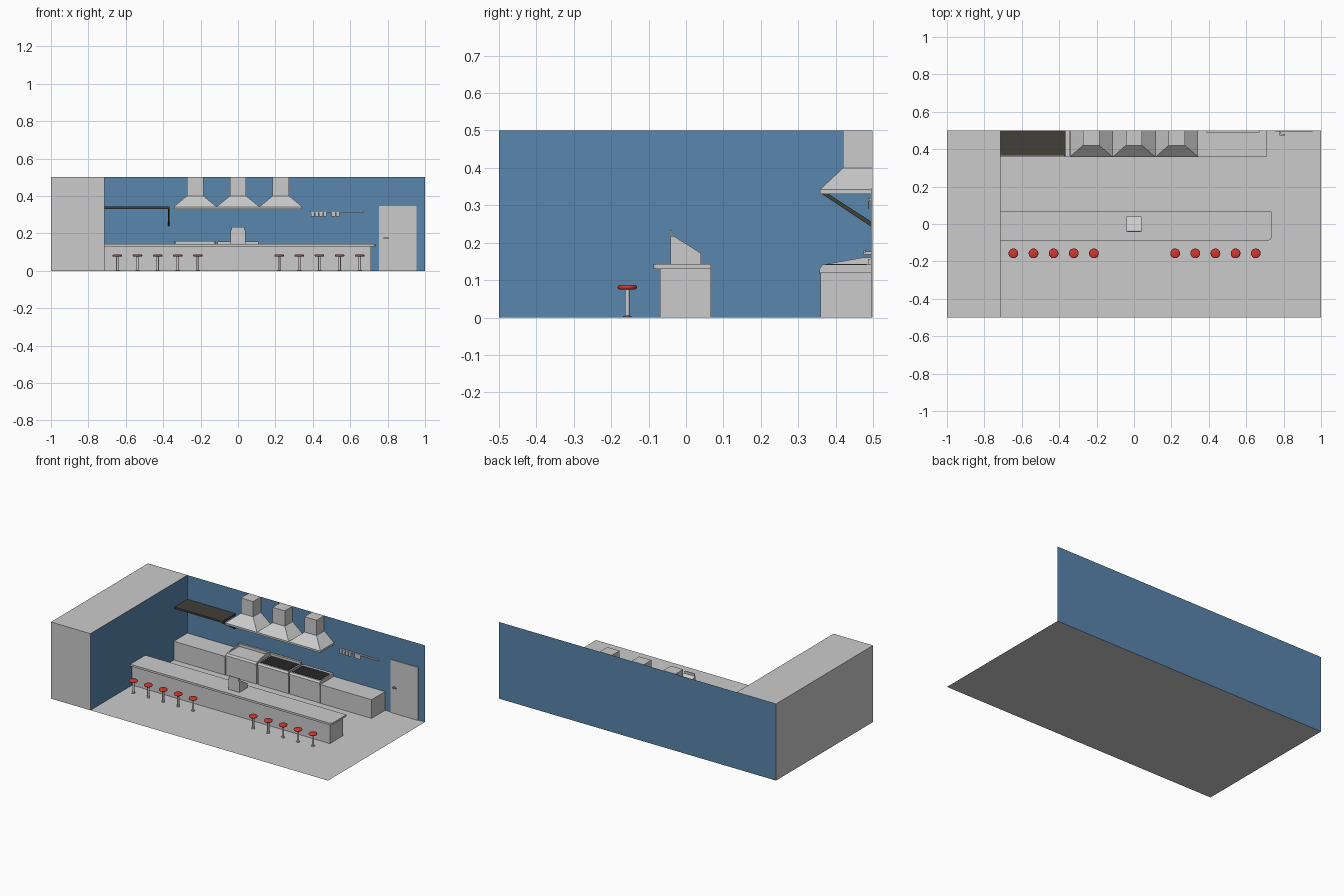
import bpy, bmesh, math
from mathutils import Vector

if "Cube" in bpy.data.objects:
    bpy.data.objects.remove(bpy.data.objects["Cube"])

def material(name, color):
    m = bpy.data.materials.new(name)
    m.diffuse_color = (*color, 1)
    m.use_nodes = True
    m.node_tree.nodes["Principled BSDF"].inputs["Base Color"].default_value = m.diffuse_color
    return m

BLUE = material("blue_paint", (0.10, 0.24, 0.42))
RED = material("red_vinyl", (0.62, 0.04, 0.03))
DARK = material("dark_metal", (0.02, 0.02, 0.02))
BROWN = material("dark_wood", (0.055, 0.05, 0.04))

def mesh(name, verts, faces, mat=None):
    me = bpy.data.meshes.new(name)
    me.from_pydata(verts, [], faces)
    bm = bmesh.new()
    bm.from_mesh(me)
    if len(faces) > 1:
        bmesh.ops.recalc_face_normals(bm, faces=bm.faces)
    bm.to_mesh(me)
    bm.free()
    ob = bpy.data.objects.new(name, me)
    bpy.context.collection.objects.link(ob)
    if mat:
        me.materials.append(mat)
    return ob

def prism(name, profile, a, b, place, mat=None):
    """Extrude a 2D profile from a to b; place(u, v, w) gives the 3D point."""
    n = len(profile)
    verts = [place(u, v, w) for w in (a, b) for u, v in profile]
    faces = [list(range(n)), list(range(n, 2 * n))]
    faces += [[i, (i + 1) % n, n + (i + 1) % n, n + i] for i in range(n)]
    return mesh(name, verts, faces, mat)

def along_x(u, v, w):
    return (w, u, v)

def along_z(u, v, w):
    return (u, v, w)

def box(name, x0, x1, y0, y1, z0, z1, mat=None):
    return prism(name, [(x0, y0), (x1, y0), (x1, y1), (x0, y1)], z0, z1, along_z, mat)

def lathe(name, profile, x, y, n, mat=None):
    """Revolve (radius, z) points about a vertical axis."""
    verts = [(x + r * math.cos(2 * math.pi * i / n), y + r * math.sin(2 * math.pi * i / n), z)
             for r, z in profile for i in range(n)]
    faces = [[j * n + i, j * n + (i + 1) % n, (j + 1) * n + (i + 1) % n, (j + 1) * n + i]
             for j in range(len(profile) - 1) for i in range(n)]
    faces += [list(range(n)), list(range(len(verts) - n, len(verts)))]
    ob = mesh(name, verts, faces, mat)
    bpy.context.view_layer.objects.active = ob
    ob.select_set(True)
    bpy.ops.object.shade_smooth_by_angle(angle=math.radians(50))
    ob.select_set(False)
    return ob

BACK, LEFT = 0.499, -0.715

# Room shell: floor, back wall and side block with one painted face
mesh("floor", [(-1, -.5, 0), (1, -.5, 0), (1, .5, 0), (-1, .5, 0)], [(0, 1, 2, 3)])
mesh("back_wall", [(-1, .5, 0), (1, .5, 0), (1, .5, .5), (-1, .5, .5)], [(0, 1, 2, 3)], BLUE)
block = box("side_block", -1, LEFT, -.5, BACK, 0, .5)
block.data.materials.append(None)
block.data.materials.append(BLUE)
for f in block.data.polygons:
    f.material_index = 1 if f.normal.x > .9 else 0

# Front bar with overhanging, round-cornered top
box("bar_body", LEFT, .712, -.07, .067, 0, .13)
r = .018
corner = [(.735 - r + r * math.sin(t), -.088 + r - r * math.cos(t))
          for t in [math.pi / 2 * i / 5 for i in range(6)]]
prism("bar_top", [(LEFT, -.088)] + corner + [(.735, .067), (LEFT, .067)], .13, .143, along_z)

# Cash register with customer display
prism("register", [(-.042, .143), (.04, .143), (.04, .172), (-.033, .218), (-.042, .218)],
      -.04, .04, along_x)
box("register_display", -.035, .035, -.043, -.037, .218, .233)

# Bar stools in two groups
for start in (-.645, .22):
    for i in range(5):
        x, y = start + .1077 * i, -.157
        lathe("stool_post", [(.011, .001), (.011, .004), (.0065, .005), (.0065, .076)], x, y, 12)
        lathe("stool_seat", [(.021, .075), (.0245, .077), (.026, .081), (.0245, .085), (.021, .087)],
              x, y, 24, RED)

# Back counters either side of the cooking line
box("left_counter", LEFT, -.345, .36, BACK, 0, .122)
box("right_counter", .342, .712, .36, BACK, 0, .122)

# Three cooking units with chamfered front panels
for i, name in enumerate(("fryer", "griddle", "grill")):
    c = .229 * (i - 1)
    x0, x1 = c - .11, c + .11
    box(name + "_body", x0, x1, .362, BACK, 0, .118)
    prism(name + "_head", [(.357, .118), (BACK, .118), (BACK, .142), (.366, .142), (.357, .131)],
          x0, x1, along_x)
    if name == "fryer":
        # Splash guard: back panel and sloping cheeks
        box("fryer_splash_back", x0, x1, .488, BACK, .142, .16)
        for a in (x0, x1 - .006):
            prism("fryer_cheek", [(.37, .142), (.488, .142), (.488, .16), (.47, .16)],
                  a, a + .006, along_x)
    else:
        box(name + "_plate", x0 + .008, x1 - .008, .374, .482, .142, .1435, DARK)
        if name == "griddle":
            box("griddle_splash_back", x0, x1, .486, BACK, .142, .157)

# Extractor hoods: rim, flare and duct
for i in range(3):
    c, h = .229 * (i - 1), .1145
    box("hood_rim", c - h, c + h, .358, BACK, .33, .342)
    rings = [(h, .358, .342), (.044, .42, .4), (.044, .42, .5)]
    verts = []
    for w, y, z in rings:
        verts += [(c - w, y, z), (c + w, y, z), (c + w, BACK, z), (c - w, BACK, z)]
    faces = [(0, 1, 2, 3), (8, 9, 10, 11)]
    faces += [(k * 4 + j, k * 4 + (j + 1) % 4, k * 4 + 4 + (j + 1) % 4, k * 4 + 4 + j)
              for k in range(2) for j in range(4)]
    mesh("hood_flare_and_duct", verts, faces)

# Wall shelf and diagonal bracket
box("shelf", LEFT, -.366, .366, BACK, .331, .343, BROWN)
prism("shelf_bracket", [(.362, .331), (.38, .331), (BACK, .254), (BACK, .24)],
      -.374, -.366, along_x, BROWN)

# Order rail with hanging slips
box("order_rail", .388, .67, .489, BACK, .312, .319)
for x, w in ((.39, .02), (.413, .018), (.434, .02), (.458, .016), (.5, .02), (.523, .02)):
    box("order_slip", x, x + w, .487, .489, .29, .318)

# Door and lever handle
box("door", .755, .955, .494, BACK, 0, .345)
box("handle_stem", .779, .787, .474, .494, .169, .177)
box("handle_lever", .779, .808, .474, .48, .172, .179)
